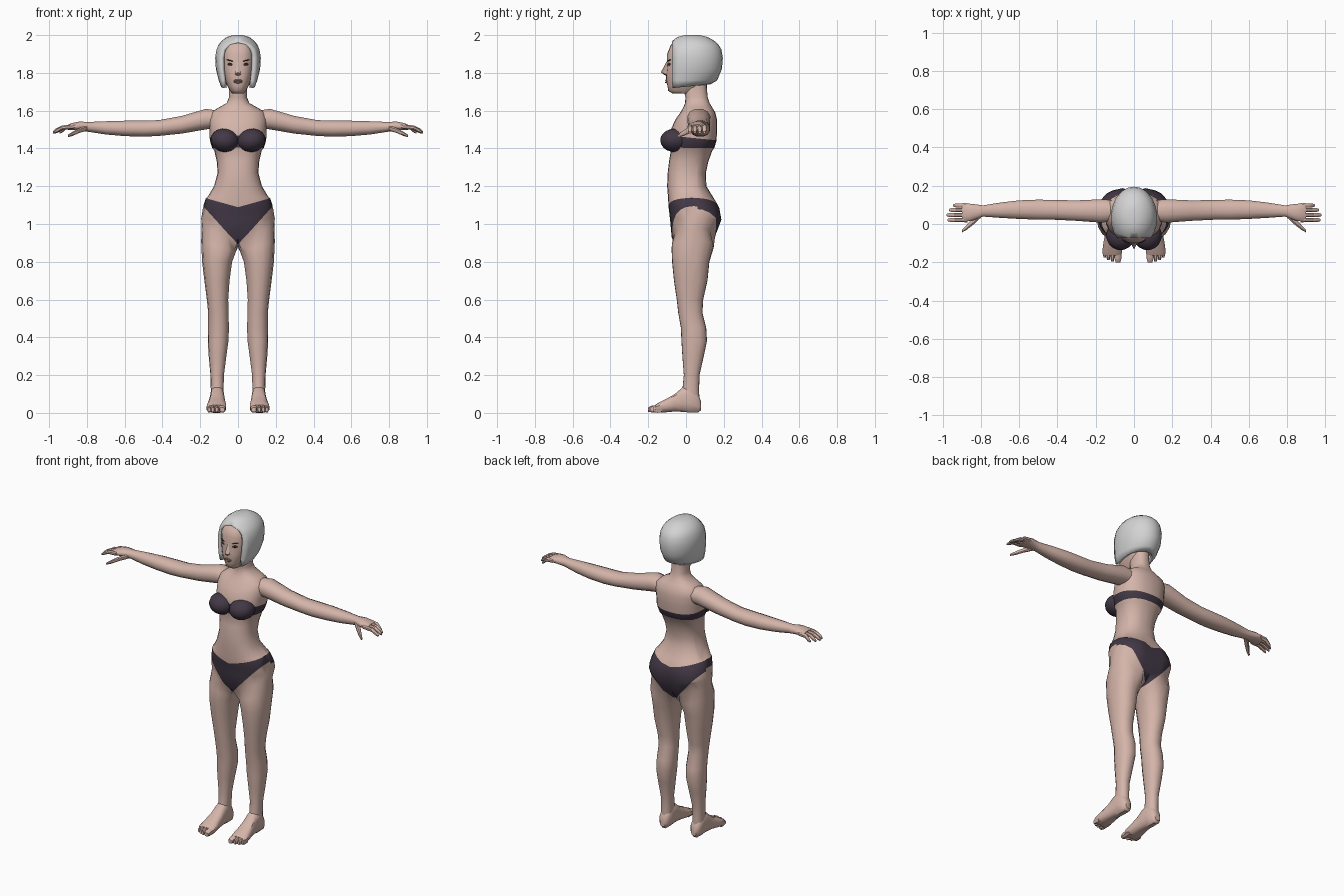
import bpy, bmesh, math
from mathutils import Matrix, Vector

if "Cube" in bpy.data.objects:
    bpy.data.objects.remove(bpy.data.objects["Cube"])

def material(name, rgb):
    m = bpy.data.materials.new(name)
    m.diffuse_color = (*rgb, 1)
    m.use_nodes = True
    m.node_tree.nodes["Principled BSDF"].inputs["Base Color"].default_value = m.diffuse_color
    return m

SKIN = material("skin", (0.66, 0.46, 0.40))
FABRIC = material("dark_fabric", (0.055, 0.04, 0.06))
HAIR = material("silver_hair", (0.65, 0.65, 0.65))
DARK = material("eye_dark", (0.03, 0.02, 0.025))
LIP = material("lip", (0.40, 0.22, 0.19))

def sp(v, p):
    return math.copysign(abs(v) ** p, v)

def finish(name, bm, mats, angle=40, thickness=0):
    """Turn a half model (x > 0) into a mirrored, smooth shaded object."""
    bmesh.ops.recalc_face_normals(bm, faces=bm.faces)
    me = bpy.data.meshes.new(name)
    bm.to_mesh(me)
    bm.free()
    for m in mats:
        me.materials.append(m)
    ob = bpy.data.objects.new(name, me)
    bpy.context.collection.objects.link(ob)
    bpy.ops.object.select_all(action='DESELECT')
    bpy.context.view_layer.objects.active = ob
    ob.select_set(True)
    bpy.ops.object.shade_smooth_by_angle(angle=math.radians(angle))
    mir = ob.modifiers.new("mirror", 'MIRROR')
    mir.merge_threshold = 0.0005
    if thickness:
        s = ob.modifiers.new("thickness", 'SOLIDIFY')
        s.thickness, s.offset = thickness, -1
    return ob

def bridge(bm, a, b, closed):
    n = len(a)
    for i in range(n if closed else n - 1):
        j = (i + 1) % n
        bm.faces.new((a[i], a[j], b[j], b[i]))

def tube(name, path, axis, sides=10, p=0.9, mat=SKIN):
    """Capped tube; path = (x, y, z, horizontal radius, vertical radius)."""
    bm = bmesh.new()
    rings = []
    for x, y, z, rh, rv in path:
        ring = []
        for i in range(sides):
            t = 2 * math.pi * (i + 0.5) / sides
            h, v = rh * sp(math.cos(t), p), rv * sp(math.sin(t), p)
            ring.append(bm.verts.new((x, y + h, z + v) if axis == 'x' else (x + h, y, z + v)))
        rings.append(ring)
    for a, b in zip(rings, rings[1:]):
        bridge(bm, a, b, True)
    bm.faces.new(rings[0])
    bm.faces.new(rings[-1])
    return finish(name, bm, [mat])

def blob(name, loc, size, mat, yaw=0, roll=0, seg=12):
    bm = bmesh.new()
    m = (Matrix.Translation(loc) @ Matrix.Rotation(math.radians(yaw), 4, 'Z')
         @ Matrix.Rotation(math.radians(roll), 4, 'Y') @ Matrix.Diagonal((*size, 1)))
    bmesh.ops.create_uvsphere(bm, u_segments=seg, v_segments=seg // 2 + 2, radius=1, matrix=m)
    return finish(name, bm, [mat])

def half_ring(bm, z, w, yf, yb, tilt=0, n=12, p=0.85, cleft=0):
    ring = []
    for j in range(n + 1):
        t = math.pi * j / n
        s = 0 if j in (0, n) else sp(math.sin(t), p)
        y = (yf + yb) / 2 - (yb - yf) / 2 * sp(math.cos(t), p)
        ring.append(bm.verts.new((w * s, y - (cleft if j == n else 0), z + tilt * s)))
    return ring

# ---- body: torso, neck and legs in one half mesh ----
torso = [(0.93, .192, -.07, .155, .05), (1.02, .195, -.078, .185, .01), (1.08, .182, -.085, .175),
         (1.14, .163, -.095, .145), (1.20, .127, -.10, .108), (1.27, .108, -.097, .105),
         (1.33, .112, -.09, .118), (1.39, .126, -.08, .14), (1.44, .142, -.078, .155),
         (1.50, .15, -.08, .165), (1.55, .155, -.058, .165), (1.59, .145, -.03, .155),
         (1.615, .105, -.015, .14), (1.64, .06, -.005, .125), (1.67, .048, -.003, .115),
         (1.72, .047, -.015, .11), (1.76, .045, -.015, .11)]
legs = [(.88, .103, .092, -.078, .148, .03), (.80, .11, .08, -.075, .125, 0), (.70, .111, .067, -.065, .115, 0),
        (.60, .108, .057, -.05, .092, 0), (.53, .104, .054, -.042, .088, 0), (.45, .103, .056, -.028, .108, 0),
        (.38, .105, .055, -.025, .112, 0), (.30, .108, .047, -.02, .095, 0), (.20, .11, .036, -.012, .072, 0),
        (.12, .11, .034, -.02, .07, 0), (.06, .11, .033, -.03, .072, 0)]
bm = bmesh.new()
rings = [half_ring(bm, *r, cleft=.02 if r[0] < 1.1 else 0) for r in torso]
for a, b in zip(rings, rings[1:]):
    bridge(bm, a, b, False)
bottom = rings[0]
inner = [bm.verts.new((0, bottom[-1].co.y + f * (bottom[0].co.y - bottom[-1].co.y), .915)) for f in (.33, .67)]
prev = bottom + inner
angles = [-60 + 25 * j for j in range(13)] + [260, 280]
for z, xc, rx, yf, yb, tilt in legs:
    ring = []
    for a in angles:
        s, c = sp(math.sin(math.radians(a)), .9), sp(math.cos(math.radians(a)), .9)
        ring.append(bm.verts.new((xc + rx * s, (yf + yb) / 2 - (yb - yf) / 2 * c, z + tilt * s)))
    bridge(bm, prev, ring, True)
    prev = ring
bm.faces.new(prev)

# clothing outlines are cut into the body, then coloured and raised
def cut(point, normal, test):
    faces = [f for f in bm.faces if test(f.calc_center_median())]
    geom = set(faces)
    for f in faces:
        geom.update(f.verts, f.edges)
    bmesh.ops.bisect_plane(bm, geom=list(geom), plane_co=point, plane_no=normal)

hips = lambda c: .82 < c.z < 1.25
cut((0, 0, 1.09), (-.28, 0, 1), hips)
cut((0, .06, 0), (0, 1, 0), hips)
cut((0, 0, .89), (-1.14, 0, 1), lambda c: hips(c) and c.y < .06)
cut((0, 0, .86), (-1.2, 0, 1), lambda c: hips(c) and c.y > .06)
chest = lambda c: 1.3 < c.z < 1.55
cut((0, 0, 1.46), (0, .1, 1), chest)
cut((0, 0, 1.405), (0, 0, 1), chest)
bmesh.ops.recalc_face_normals(bm, faces=bm.faces)
bm.normal_update()
raised = set()
for f in bm.faces:
    c = f.calc_center_median()
    low = .89 + 1.14 * c.x if c.y < .06 else .86 + 1.2 * c.x
    if max(low, .87) < c.z < 1.09 + .28 * c.x or 1.405 < c.z < 1.46 - .1 * c.y:
        f.material_index = 1
        raised.update(f.verts)
for v in raised:
    d = v.normal * .006
    if v.co.x < .001:
        d.x = 0
    v.co += d
finish("body", bm, [SKIN, FABRIC], 50)

# ---- bust cups ----
blob("top_cup", (.07, -.058, 1.443), (.076, .079, .062), FABRIC, yaw=8, roll=-8, seg=16)

# ---- arms and hands ----
tube("arm", [(.09, .07, 1.555, .055, .045), (.17, .068, 1.555, .063, .056), (.3, .07, 1.525, .055, .048),
             (.42, .074, 1.508, .053, .043), (.5, .075, 1.505, .054, .044), (.6, .075, 1.506, .05, .042),
             (.7, .072, 1.509, .041, .036), (.79, .068, 1.514, .03, .027), (.84, .062, 1.519, .044, .024),
             (.88, .06, 1.516, .049, .019), (.90, .06, 1.512, .046, .014)], 'x', 12)
for i, (y, end) in enumerate([(.021, .975), (.047, .98), (.073, .968), (.097, .945)]):
    mid = (.88 + end) / 2
    tube(f"finger_{i + 1}", [(.87, y, 1.515, .013, .013), (mid, y, 1.511, .012, .012),
                             (end - .015, y, 1.494, .011, .011), (end, y, 1.484, .006, .006)], 'x', 8)
tube("thumb", [(.80, .05, 1.508, .018, .015), (.84, .015, 1.495, .02, .014),
               (.875, -.018, 1.478, .014, .012), (.90, -.038, 1.466, .007, .007)], 'x', 8)

# ---- feet: (y, centre x, half width, bottom, top) ----
foot = [(.08, .11, .018, .015, .06), (.065, .11, .032, 0, .10), (.02, .11, .037, 0, .15), (-.02, .11, .038, .004, .135),
        (-.06, .111, .043, .006, .10), (-.11, .113, .05, .002, .072), (-.15, .114, .053, 0, .052), (-.165, .114, .048, .005, .042)]
tube("foot", [(x, y, (a + b) / 2, r, (b - a) / 2) for y, x, r, a, b in foot], 'y', 12, .75)
for i, (x, r, end) in enumerate([(.084, .019, -.2), (.113, .011, -.195), (.134, .011, -.187), (.153, .01, -.175)]):
    tube(f"toe_{i + 1}", [(x, -.13, .022, r, .02), (x, end + .02, .021, r, .02),
                          (x, end, .017, r * .7, .012)], 'y', 8, .8)

# ---- head ----
bm = bmesh.new()
skull = [(1.69, .03, -.07, .03), (1.705, .042, -.094, .06), (1.73, .055, -.098, .08), (1.76, .068, -.105, .10),
         (1.80, .08, -.105, .13), (1.845, .088, -.10, .15), (1.90, .09, -.10, .15), (1.95, .078, -.08, .13),
         (1.98, .045, -.03, .08)]
rings = [half_ring(bm, *r, p=.8) for r in skull]
for a, b in zip(rings, rings[1:]):
    bridge(bm, a, b, False)
bm.faces.new(rings[0])
bm.faces.new(rings[-1])
finish("head", bm, [SKIN], 50)

# nose wedge
bm = bmesh.new()
bridge_top, tip, base, wing, side = [bm.verts.new(c) for c in (
    (0, -.103, 1.86), (0, -.133, 1.803), (0, -.108, 1.785), (.018, -.098, 1.79), (.012, -.09, 1.857))]
bm.faces.new((bridge_top, tip, wing, side))
bm.faces.new((tip, base, wing))
finish("nose", bm, [SKIN])

# eyes, brows and lips
blob("eye", (.042, -.090, 1.845), (.016, .005, .007), DARK, yaw=28, roll=-4)
blob("brow", (.044, -.090, 1.866), (.02, .005, .003), DARK, yaw=28, roll=-12)
blob("upper_lip", (.009, -.104, 1.76), (.017, .006, .005), LIP, yaw=12, roll=8)
blob("lower_lip", (.007, -.104, 1.75), (.014, .006, .005), LIP, yaw=12, roll=-6)

# ---- bobbed hair: (z, half width, front y, back y, opening angle) ----
bob = [(1.72, .09, -.07, .13, 60), (1.76, .102, -.075, .165, 55), (1.82, .117, -.075, .19, 50),
       (1.88, .121, -.073, .195, 48), (1.925, .114, -.072, .187, 44), (1.95, .102, -.074, .172, 30),
       (1.968, .088, -.074, .153, 0), (1.99, .06, -.045, .115, 0), (2.0, .025, -.005, .075, 0)]
bm = bmesh.new()
rings = []
for z, w, yf, yb, t0 in bob:
    ring = []
    for j in range(11):
        t = math.radians(t0 + (180 - t0) * j / 10)
        k = (math.cos(t) + 1) / (math.cos(math.radians(t0)) + 1)
        lift = .02 * (1 - k) if z < 1.73 else 0
        x = 0 if (j == 10 or (j == 0 and t0 == 0)) else w * math.sin(t)
        ring.append(bm.verts.new((x, yb + (yf - yb) * k, z + lift)))
    rings.append(ring)
for a, b in zip(rings, rings[1:]):
    bridge(bm, a, b, False)
bm.faces.new(rings[-1])
finish("hair", bm, [HAIR], 40, thickness=.02)
